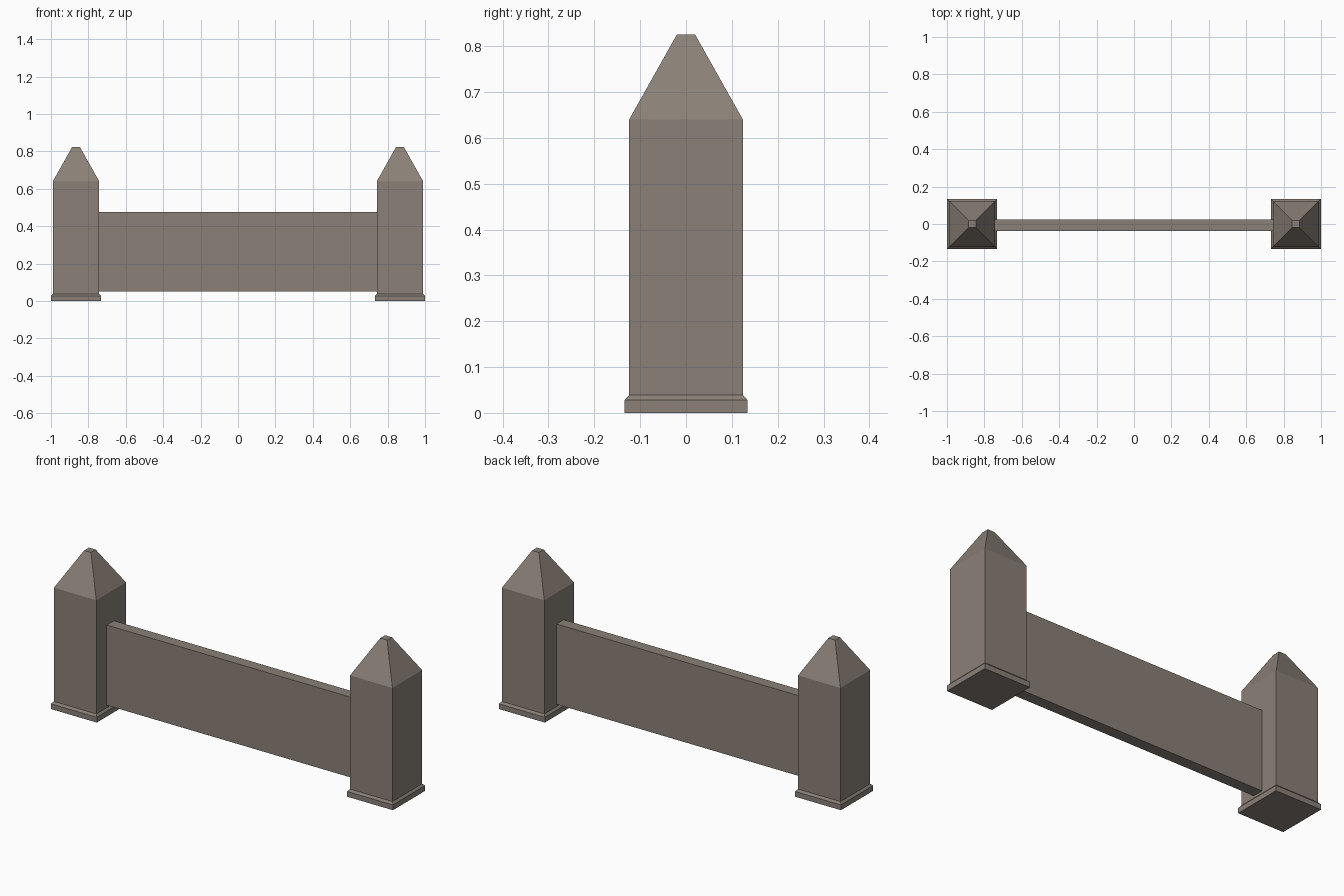
import bpy, bmesh

if "Cube" in bpy.data.objects:
    bpy.data.objects.remove(bpy.data.objects["Cube"])

stone = bpy.data.materials.new("weathered stone")
stone.diffuse_color = (0.254, 0.216, 0.184, 1)
stone.use_nodes = True
stone.node_tree.nodes["Principled BSDF"].inputs["Base Color"].default_value = stone.diffuse_color


def finish(name, bm):
    bmesh.ops.recalc_face_normals(bm, faces=bm.faces)
    mesh = bpy.data.meshes.new(name)
    bm.to_mesh(mesh)
    bm.free()
    mesh.materials.append(stone)
    obj = bpy.data.objects.new(name, mesh)
    bpy.context.collection.objects.link(obj)
    return obj


def square_tower(name, profile, x):
    """Stack square rings given as (half width, height) and cap both ends."""
    bm = bmesh.new()
    rings = [[bm.verts.new((x + sx * h, sy * h, z))
              for sx, sy in ((-1, -1), (1, -1), (1, 1), (-1, 1))]
             for h, z in profile]
    for low, high in zip(rings, rings[1:]):
        for i in range(4):
            j = (i + 1) % 4
            bm.faces.new((low[i], low[j], high[j], high[i]))
    bm.faces.new(rings[0][::-1])
    bm.faces.new(rings[-1])
    return finish(name, bm)


# Posts: chamfered foot, straight shaft, blunt pyramid cap
POST = [(0.134, 0), (0.134, 0.028), (0.124, 0.039), (0.124, 0.64), (0.02, 0.825)]
for side, label in ((-1, "left"), (1, "right")):
    square_tower(label + "_post", POST, side * 0.866)

# Wall panel between the posts, set slightly forward and raised off the ground
bm = bmesh.new()
bmesh.ops.create_cube(bm, size=1)
bmesh.ops.scale(bm, vec=(1.486, 0.06, 0.424), verts=bm.verts)
bmesh.ops.translate(bm, vec=(0, -0.007, 0.264), verts=bm.verts)
finish("wall_panel", bm)
